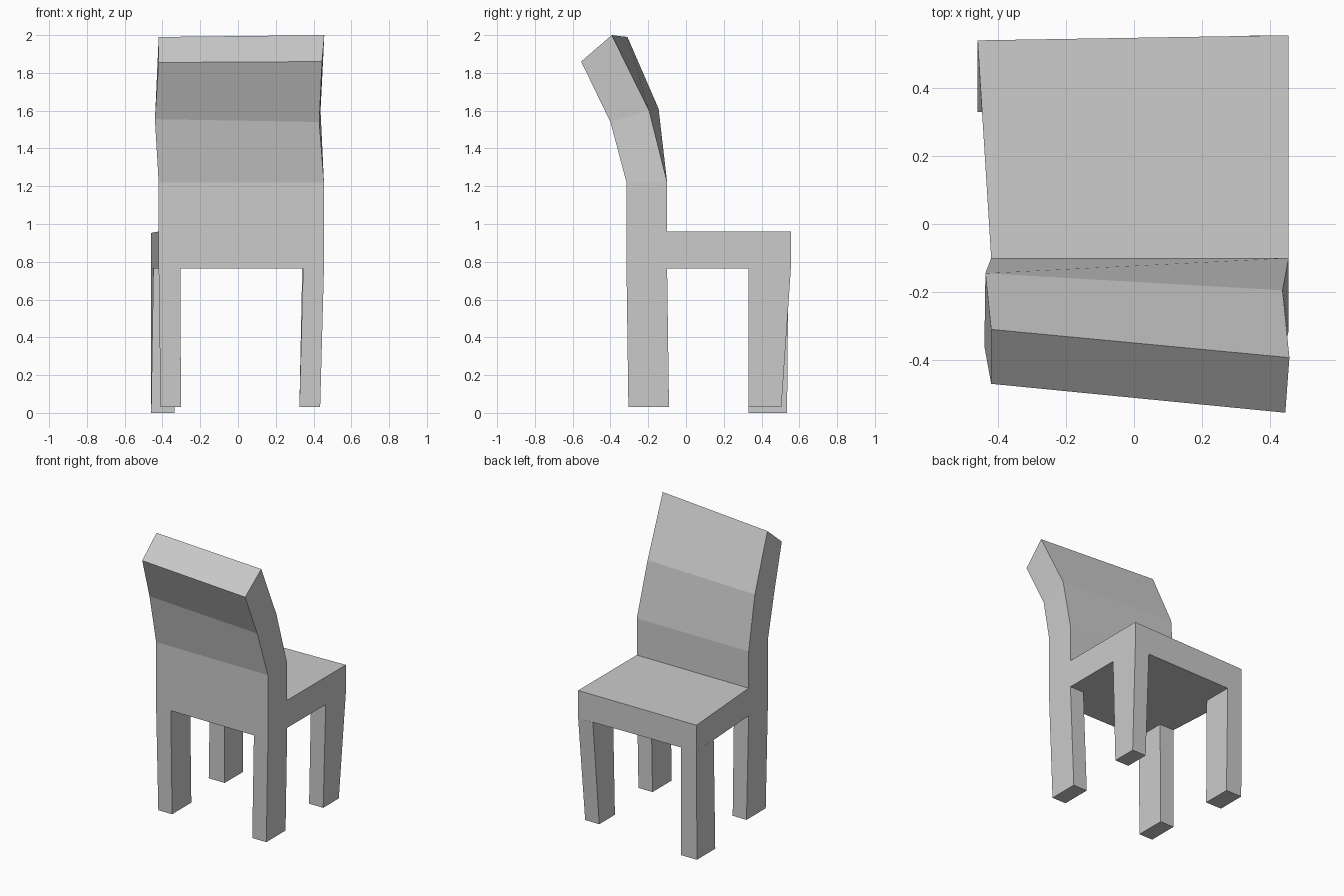
import bpy
import bmesh

# Remove the default object
cube = bpy.data.objects.get("Cube")
if cube:
    bpy.data.objects.remove(cube, do_unlink=True)

# One plain grey for the whole chair
GREY = (0.6, 0.6, 0.6, 1.0)
grey = bpy.data.materials.new("plain_grey")
grey.use_nodes = True
grey.diffuse_color = GREY
grey.node_tree.nodes["Principled BSDF"].inputs["Base Color"].default_value = GREY


def loft(name, rings):
    """Skin a stack of four-cornered rings, bottom to top, and cap both ends."""
    bm = bmesh.new()
    loops = [[bm.verts.new(p) for p in ring] for ring in rings]
    bm.faces.new(loops[0][::-1])
    bm.faces.new(loops[-1])
    for low, high in zip(loops, loops[1:]):
        for i in range(4):
            j = (i + 1) % 4
            bm.faces.new((low[i], low[j], high[j], high[i]))
    bmesh.ops.recalc_face_normals(bm, faces=bm.faces)
    mesh = bpy.data.meshes.new(name)
    bm.to_mesh(mesh)
    bm.free()
    mesh.materials.append(grey)
    obj = bpy.data.objects.new(name, mesh)
    bpy.context.collection.objects.link(obj)
    return obj


def ring(corners, z):
    return [(x, y, z) for x, y in corners]


def rect(x0, x1, y0, y1, z):
    return ring([(x0, y0), (x1, y0), (x1, y1), (x0, y1)], z)


UNDER = 0.765   # underside of the seat

# Seat slab, slightly wider along its open edge
seat_plan = [(-0.42, -0.1), (0.455, -0.1), (0.455, 0.555), (-0.46, 0.54)]
seat_top = ring(seat_plan, 0.96)
seat_top[3] = (-0.46, 0.54, 0.953)
loft("seat", [ring(seat_plan, UNDER), seat_top])

# Backrest: upright base, then two sections that lean away from the seat
loft("backrest", [
    rect(-0.42, 0.455, -0.315, -0.1, UNDER),
    rect(-0.42, 0.455, -0.315, -0.1, 1.22),
    [(-0.44, -0.36, 1.555), (0.43, -0.40, 1.54),
     (0.437, -0.195, 1.60), (-0.437, -0.145, 1.61)],
    [(-0.42, -0.47, 1.855), (0.445, -0.555, 1.86),
     (0.457, -0.393, 2.0), (-0.42, -0.31, 1.99)],
])

# Legs, each a little crooked: foot ring, then top ring
loft("backrest_leg_right", [
    rect(-0.41, -0.302, -0.305, -0.09, 0.03),
    rect(-0.42, -0.305, -0.315, -0.1, UNDER)])
loft("backrest_leg_left", [
    rect(0.325, 0.435, -0.305, -0.09, 0.03),
    rect(0.345, 0.455, -0.315, -0.1, UNDER)])
loft("seat_leg_right", [
    rect(-0.46, -0.335, 0.33, 0.535, 0.0),
    ring([(-0.448, 0.33), (-0.34, 0.33), (-0.34, 0.542), (-0.46, 0.54)], UNDER)])
loft("seat_leg_left", [
    rect(0.325, 0.435, 0.33, 0.505, 0.03),
    rect(0.34, 0.455, 0.33, 0.555, UNDER)])
